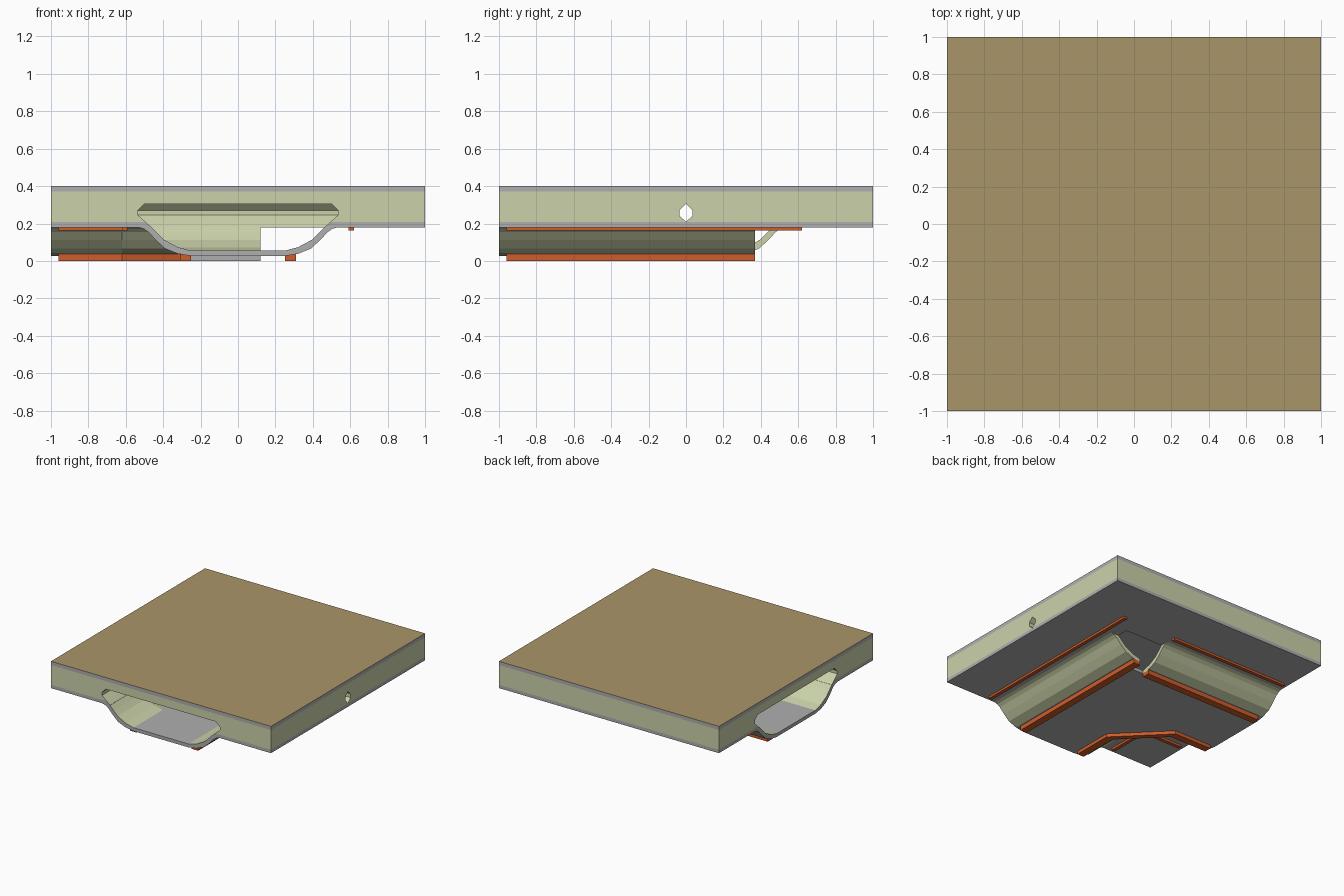
import bpy, bmesh

if "Cube" in bpy.data.objects:
    bpy.data.objects.remove(bpy.data.objects["Cube"])


def material(name, rgb):
    m = bpy.data.materials.new(name)
    m.diffuse_color = (*rgb, 1)
    m.use_nodes = True
    m.node_tree.nodes["Principled BSDF"].inputs["Base Color"].default_value = m.diffuse_color
    return m


GREY = material("grey_metal", (0.43, 0.43, 0.43))
GREEN = material("pale_green", (0.60, 0.65, 0.40))
TAN = material("tan_floor", (0.40, 0.30, 0.14))
ORANGE = material("orange_trim", (0.62, 0.11, 0.025))


def loft(name, rings, mats, rule=None):
    """Solid through rings of equal point count, capped at both ends."""
    bm = bmesh.new()
    vs = [[bm.verts.new(p) for p in r] for r in rings]
    for a, b in zip(vs, vs[1:]):
        n = len(a)
        for i in range(n):
            j = (i + 1) % n
            bm.faces.new((a[i], a[j], b[j], b[i]))
    bm.faces.new(vs[0])
    bm.faces.new(vs[-1])
    bmesh.ops.recalc_face_normals(bm, faces=bm.faces)
    bm.normal_update()
    me = bpy.data.meshes.new(name)
    bm.to_mesh(me)
    bm.free()
    ob = bpy.data.objects.new(name, me)
    bpy.context.collection.objects.link(ob)
    for m in mats:
        me.materials.append(m)
    if rule:
        paint(ob, rule)
    return ob


def paint(ob, rule):
    for p in ob.data.polygons:
        p.material_index = rule(p.center, p.normal)


def plan(w, z, end=1.0, ox=None, oy=None):
    """L-shaped duct outline with a chamfered inner corner."""
    c = 0.62
    return [(-w, -end, z), (w, -end, z), (w, w, z), (-end, w, z),
            (-end, -w, z), (-c, -w, z), (-w, -c, z)]


# Paths: each station maps a section point (distance from centreline, z) to 3D
def outer_front(start, end):
    return [lambda d, z: (d, start, z), lambda d, z: (d, end, z)]


def outer_left(start, end):
    return [lambda d, z: (start, d, z), lambda d, z: (end, d, z)]


def inner_bend(start):
    return [lambda d, z: (-d, start, z), lambda d, z: (-d, -0.62, z),
            lambda d, z: (-0.62, -d, z), lambda d, z: (start, -d, z)]


def sweep(name, section, path, mats, rule=None):
    return loft(name, [[f(d, z) for d, z in section] for f in path], mats, rule)


# Floor slab with banded sides
def square(z):
    return [(-1, -1, z), (1, -1, z), (1, 1, z), (-1, 1, z)]


slab = loft("floor_slab", [square(z) for z in (0.18, 0.207, 0.37, 0.4)],
            [GREEN, GREY, TAN])

# Cutters: duct cavity and the small cable hole to the right side
cavity = loft("cavity_cutter",
              [plan(w, z, 1.1) for w, z in
               ((0.433, 0.15), (0.463, 0.18), (0.495, 0.21), (0.535, 0.245),
                (0.535, 0.27), (0.5, 0.305))], [GREEN])
hexagon = [(0, 0.21), (0.035, 0.24), (0.035, 0.272), (0, 0.305),
           (-0.035, 0.272), (-0.035, 0.24)]
hole = sweep("cable_hole_cutter", hexagon, outer_left(0.3, 1.1), [GREEN])
for cutter in (cavity, hole):
    mod = slab.modifiers.new("cut", 'BOOLEAN')
    mod.operation = 'DIFFERENCE'
    mod.solver = 'EXACT'
    mod.object = cutter
    bpy.context.view_layer.objects.active = slab
    bpy.ops.object.modifier_apply(modifier=mod.name)
for cutter in (cavity, hole):
    bpy.data.objects.remove(cutter)


def slab_rule(c, n):
    if n.z > 0.9 and c.z > 0.39:
        return 2
    if abs(n.z) > 0.9:
        return 1
    on_side = max(abs(c.x), abs(c.y)) > 0.999
    return 1 if on_side and (c.z < 0.207 or c.z > 0.37) else 0


paint(slab, slab_rule)

# Curved duct walls, green along the length with grey cut ends
wall = [(0.463, 0.182), (0.43, 0.147), (0.393, 0.112), (0.32, 0.073),
        (0.25, 0.055), (0.25, 0.027), (0.32, 0.038), (0.39, 0.066),
        (0.44, 0.112), (0.48, 0.155), (0.505, 0.172), (0.54, 0.182)]


def wall_rule(c, n):
    return 1 if min(c.x, c.y) < -0.999 or abs(n.z) > 0.985 else 0


for name, path in (("outer_wall_front", outer_front(-1, 0.37)),
                   ("outer_wall_left", outer_left(-1, 0.12)),
                   ("inner_wall", inner_bend(-1))):
    sweep(name, wall, path, [GREEN, GREY], wall_rule)

# Flat duct floor
loft("duct_floor", [plan(0.25, 0.027), plan(0.25, 0.055)], [GREY])

# Orange trim: wide rails under the duct and thin rails beside it
low = [(0.25, 0), (0.31, 0), (0.31, 0.036), (0.25, 0.03)]
high = [(0.59, 0.162), (0.62, 0.162), (0.62, 0.181), (0.59, 0.181)]
sweep("lower_rail_front", low, outer_front(-0.96, 0.37), [ORANGE])
sweep("lower_rail_left", low, outer_left(-0.96, 0.12), [ORANGE, GREY],
      lambda c, n: 1 if n.y < -0.9 else 0)
sweep("lower_rail_inner", low, inner_bend(-0.96), [ORANGE])
sweep("upper_rail_front", high, outer_front(-0.96, 0.62), [ORANGE])
sweep("upper_rail_left", high, outer_left(-0.96, 0.12), [ORANGE])
sweep("upper_rail_inner", high, inner_bend(-0.96), [ORANGE])
